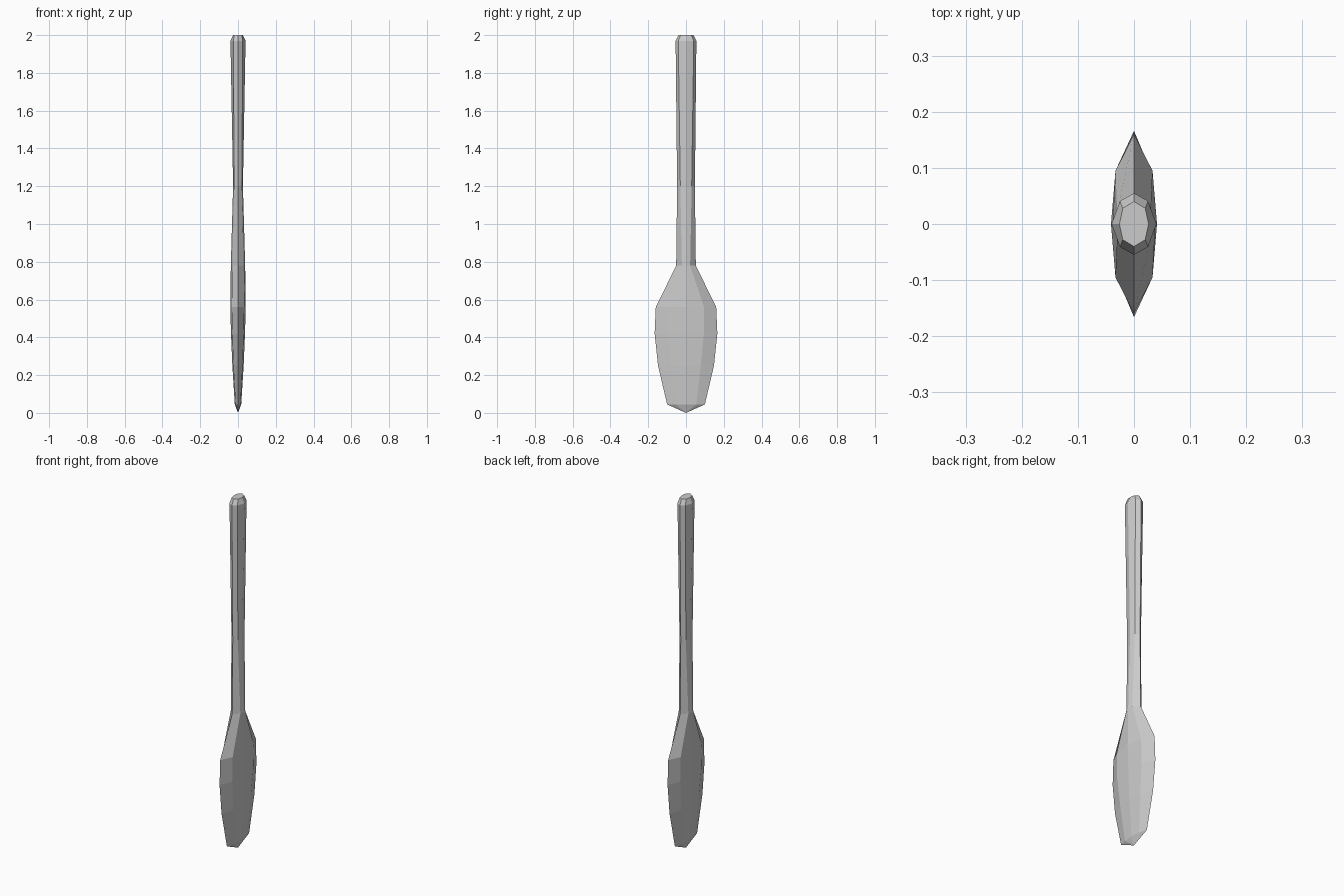
import bpy, bmesh

if "Cube" in bpy.data.objects:
    bpy.data.objects.remove(bpy.data.objects["Cube"])

# Eight-sided cross-sections: z, edge half-width, shoulder y, shoulder x, centre half-thickness
SECTIONS = [
    (0.045, 0.100, 0.055, 0.013, 0.017),
    (0.25, 0.148, 0.078, 0.024, 0.030),
    (0.42, 0.166, 0.095, 0.030, 0.037),
    (0.56, 0.160, 0.095, 0.033, 0.041),
    (0.78, 0.052, 0.022, 0.030, 0.038),
    (1.20, 0.047, 0.030, 0.020, 0.026),
    (1.97, 0.055, 0.041, 0.025, 0.040),
    (2.00, 0.040, 0.028, 0.020, 0.026),
]


def ring(bm, z, edge, sy, sx, cx):
    pts = [(0, -edge), (sx, -sy), (cx, 0), (sx, sy),
           (0, edge), (-sx, sy), (-cx, 0), (-sx, -sy)]
    return [bm.verts.new((x, y, z)) for x, y in pts]


# Paddle: blade and shaft lofted as one faceted body
bm = bmesh.new()
rings = [ring(bm, *s) for s in SECTIONS]
for a, b in zip(rings, rings[1:]):
    for i in range(8):
        j = (i + 1) % 8
        bm.faces.new((a[i], a[j], b[j], b[i]))

# Flat grip end and pointed blade tip
bm.faces.new(rings[-1])
tip = bm.verts.new((0, 0, 0))
for i in range(8):
    bm.faces.new((rings[0][(i + 1) % 8], rings[0][i], tip))
bmesh.ops.recalc_face_normals(bm, faces=bm.faces)

mesh = bpy.data.meshes.new("paddle")
bm.to_mesh(mesh)
bm.free()
bpy.context.collection.objects.link(bpy.data.objects.new("paddle", mesh))
